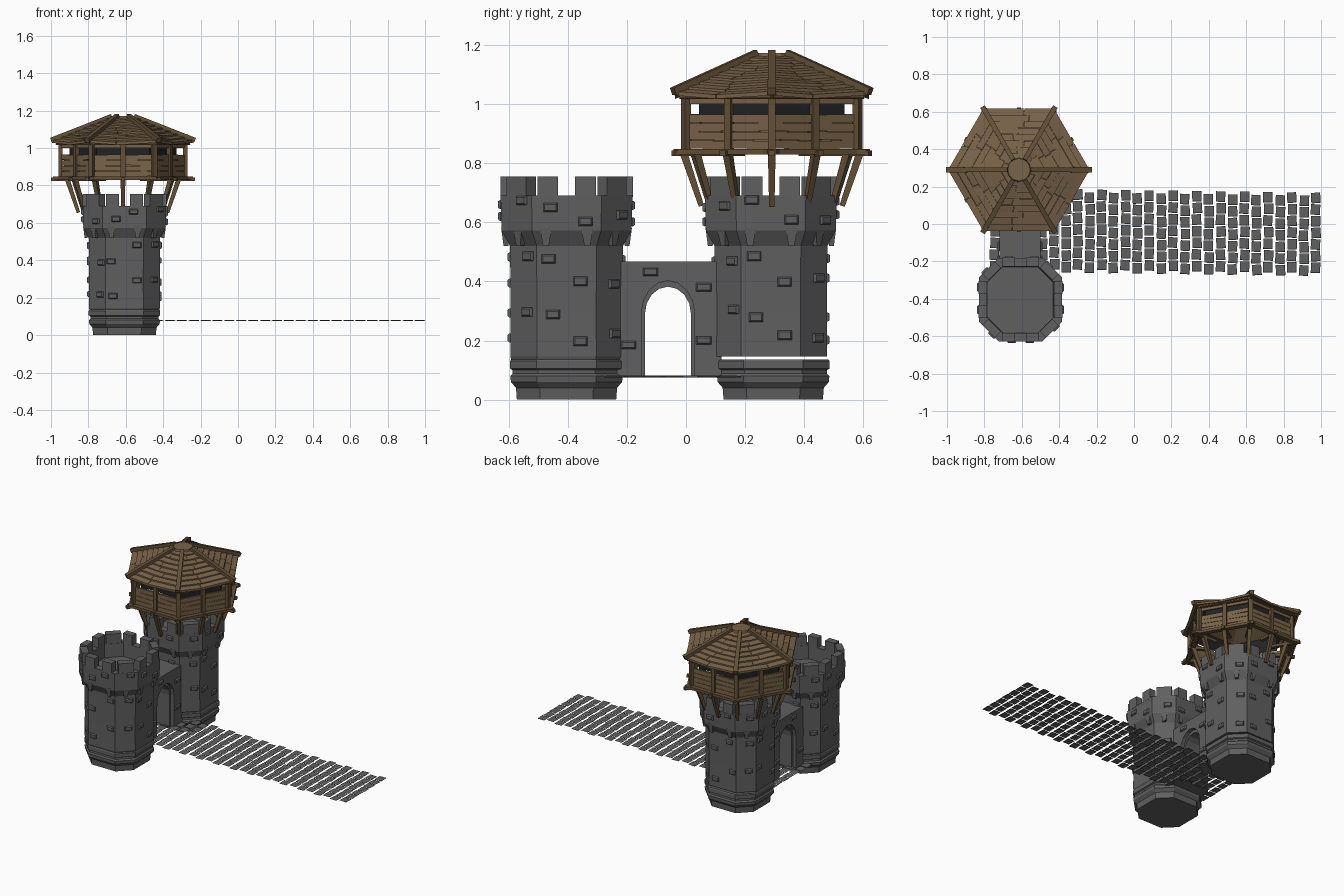
import bpy, bmesh, math, random
from mathutils import Matrix, Vector

if "Cube" in bpy.data.objects:
    bpy.data.objects.remove(bpy.data.objects["Cube"])

random.seed(7)
T, R = Matrix.Translation, Matrix.Rotation


def material(name, rgb):
    m = bpy.data.materials.new(name)
    m.diffuse_color = (*rgb, 1)
    m.use_nodes = True
    m.node_tree.nodes["Principled BSDF"].inputs["Base Color"].default_value = m.diffuse_color
    return m


STONE = material("grey stone", (0.115, 0.115, 0.118))
DARK = material("dark interior", (0.016, 0.016, 0.016))
PLANK = material("brown plank", (0.19, 0.125, 0.066))
BEAM = material("dark brown beam", (0.125, 0.08, 0.038))


def finish(name, bm, *mats):
    bmesh.ops.recalc_face_normals(bm, faces=bm.faces[:])
    me = bpy.data.meshes.new(name)
    bm.to_mesh(me)
    bm.free()
    for m in mats:
        me.materials.append(m)
    ob = bpy.data.objects.new(name, me)
    bpy.context.collection.objects.link(ob)
    return ob


def hull(bm, pts):
    """Box from eight points, bottom four then top four."""
    v = [bm.verts.new(p) for p in pts]
    bm.faces.new(v[4:])
    bm.faces.new(v[3::-1])
    for i in range(4):
        j = (i + 1) % 4
        bm.faces.new((v[i], v[j], v[j + 4], v[i + 4]))


def loft(bm, rings, cap0=True, cap1=True):
    rows = [[bm.verts.new(p) for p in r] for r in rings]
    n = len(rows[0])
    for a, b in zip(rows, rows[1:]):
        for i in range(n):
            bm.faces.new((a[i], a[(i + 1) % n], b[(i + 1) % n], b[i]))
    if cap0:
        bm.faces.new(rows[0][::-1])
    if cap1:
        bm.faces.new(rows[-1])


def block(bm, M, sx, sy, sz, taper=1.0):
    pts = [M @ Vector((a * sx * t / 2, b * sy * t / 2, z))
           for z, t in ((0, 1), (sz, taper))
           for a, b in ((-1, -1), (1, -1), (1, 1), (-1, 1))]
    hull(bm, pts)


def cobble(bm, M, sx, sy, sz):
    """Rounded-off stone: straight sides with a chamfered top."""
    loft(bm, [[M @ Vector((a * (sx / 2 - c), b * (sy / 2 - c), z))
               for a, b in ((-1, -1), (1, -1), (1, 1), (-1, 1))]
              for z, c in ((0, .002), (sz * .35, 0), (sz * .7, .0015), (sz, .005))])


def beam(bm, p, q, w, h, taper=1.0):
    p, q = Vector(p), Vector(q)
    d = q - p
    M = T(p) @ d.to_track_quat('Z', 'Y').to_matrix().to_4x4()
    block(bm, M, w, h, d.length, taper)


FLAT = 0.53  # half length of a straight side relative to the tower half width


def octagon(c, h, z):
    f = h * FLAT
    return [(c[0] + x, c[1] + y, z) for x, y in
            ((h, -f), (h, f), (f, h), (-f, h), (-h, f), (-h, -f), (-f, -h), (f, -h))]


def on_face(c, k, h, off, z):
    """Frame on side k of an octagon: local x outward, y along the side."""
    d = h if k % 2 == 0 else h * (1 + FLAT) / math.sqrt(2)
    return T((c[0], c[1], 0)) @ R(k * math.pi / 4, 4, 'Z') @ T((d, off, z))


OUT = R(math.pi / 2, 4, 'Y')
BASE = [(0, .168), (.04, .171), (.06, .188), (.08, .190), (.088, .182), (.1, .182), (.105, .191), (.13, .191), (.136, .187)]
SHAFT = [(.146, .190), (.30, .189), (.52, .191), (.572, .220), (.69, .223), (.69, .178), (.60, .175)]


def tower(tag, c, gap):
    bm = bmesh.new()
    if gap:  # the upper shaft floats slightly above its slightly shifted base
        loft(bm, [octagon((c[0], c[1] + .008), h, z) for z, h in BASE])
        loft(bm, [octagon(c, h, z) for z, h in SHAFT])
    else:
        loft(bm, [octagon(c, h, z) for z, h in BASE + SHAFT])
    finish(tag + "_tower_body", bm, STONE)
    # battlements
    bm = bmesh.new()
    for k in range(8):
        for off, w in (((-.064, .07), (.064, .07)) if k % 2 == 0 else ((0, .095),)):
            block(bm, on_face(c, k, .201, off, .685), .046, w, .07)
    finish(tag + "_tower_battlements", bm, STONE)
    # corbels hanging below the crown
    bm = bmesh.new()
    for k in range(8):
        for off in ((-.07, .07) if k % 2 == 0 else (0,)):
            M = on_face(c, k, .205, off, .58) @ R(math.pi, 4, 'X')
            block(bm, M, .032, .04, .06, .5)
    finish(tag + "_tower_corbels", bm, STONE)
    # raised bricks
    bm = bmesh.new()
    for k in range(8):
        spots = [(.66, .221), (.615, .221), (.48, .189), (.40, .188), (.29, .188), (.21, .188)]
        for i, (z, h) in enumerate(spots):
            if k % 2 and i % 2 == k // 2 % 2:
                continue
            s = .075 if k % 2 == 0 else .03
            off = s * (1 if (i + k // 2) % 2 else -1) * random.uniform(.6, 1)
            cobble(bm, on_face(c, k, h - .003, off, z + random.uniform(-.015, .015)) @ OUT, .031, .048, .014)
    finish(tag + "_tower_bricks", bm, STONE)


A, B = (-.607, -.404), (-.607, .287)
tower("front", A, False)
tower("back", B, True)


# gate wall with arched opening
def gate(name, thick, half, top, roof):
    cy, spring, z0 = -.061, .29, .075
    arch = [(cy - half * math.cos(a), spring + (top - spring) * math.sin(a))
            for a in [math.pi * i / 8 for i in range(9)]]
    arch = [(cy - half, z0)] + arch + [(cy + half, z0)]
    pts = [(-.235, z0)] + arch + [(.12, z0), (.12, roof), (-.235, roof)]
    bm = bmesh.new()
    f = bm.faces.new([bm.verts.new((-.61 - thick / 2, y, z)) for y, z in pts])
    ext = bmesh.ops.extrude_face_region(bm, geom=[f])
    bmesh.ops.translate(bm, vec=(thick, 0, 0),
                        verts=[g for g in ext["geom"] if isinstance(g, bmesh.types.BMVert)])
    finish(name, bm, STONE)


gate("gate_wall", .22, .09, .402, .468)
gate("gate_arch_lining", .17, .078, .382, .46)
bm = bmesh.new()
for s in (0, 1):
    for y, z in ((-.12, .432), (.06, .38), (-.195, .185), (.06, .2)):
        cobble(bm, T((-.61, 0, 0)) @ R(s * math.pi, 4, 'Z') @ T((.107, -y if s else y, z)) @ OUT, .028, .052, .014)
finish("gate_bricks", bm, STONE)

# cobbled path
bm = bmesh.new()
for i in range(28):
    x = -.745 + i * .0636
    for j in range(7):
        y = -.036 - .014 * (x + .4) + (j - 3) * .0622 + (.008 if i % 2 else -.008)
        M = T((x + random.uniform(-.003, .003), y, .075)) @ R(random.uniform(-.07, .07), 4, 'Z')
        cobble(bm, M, .05, .056, random.uniform(.0045, .006))
finish("path_cobbles", bm, STONE)

# hexagonal wooden gallery on the back tower
C = Vector((-.615, .29, 0))


def polar(r, deg, z):
    a = math.radians(deg)
    return C + Vector((r * math.cos(a), r * math.sin(a), z))


def hexagon(r, z):
    return [polar(r, 60 * k, z) for k in range(6)]


def on_edge(k, t, r, z):
    return polar(r, 60 * k, z).lerp(polar(r, 60 * k + 60, z), t)


C30 = math.cos(math.pi / 6)
struts, posts, floor, planks, rails = (bmesh.new() for _ in range(5))
for k in range(12):
    a, f = 30 * k, (1 if k % 2 == 0 else C30)
    beam(struts, polar(.30, a, .84), polar(.238, a, .655), .026, .026, .7)
    beam(floor, polar(.2, a, .833), polar(.385 * f, a, .833), .022, .018)
    M = T(polar(.334 * f, a, .83)) @ R(math.radians(a), 4, 'Z')
    block(posts, M, .024, .026, .2)
for k in range(6):
    beam(floor, on_edge(k, -.07, .35, .838), on_edge(k, 1.07, .35, .838), .03, .018)
    for t0, t1 in ((0, .5), (.5, 1)):
        for j in range(4):
            e = random.uniform(-.002, .002)
            z = .862 + j * .0295
            beam(planks, on_edge(k, t0, .329, z + e), on_edge(k, t1, .329, z - e), .012, .0275)
        beam(planks, on_edge(k, t0, .329, 1.014), on_edge(k, t1, .329, 1.014), .012, .03)
    beam(rails, on_edge(k, -.03, .343, 1.024), on_edge(k, 1.03, .343, 1.024), .022, .014)
finish("gallery_struts", struts, BEAM)
finish("gallery_posts", posts, BEAM)
finish("gallery_floor_beams", floor, BEAM)
finish("gallery_wall_planks", planks, PLANK)
finish("gallery_top_rails", rails, BEAM)

# wall behind the planks and dark room seen through the slits
bm = bmesh.new()
loft(bm, [hexagon(.285, .95), hexagon(.285, 1.05)], False, False)
finish("gallery_dark_lining", bm, DARK)
bm = bmesh.new()
loft(bm, [hexagon(.316, .85), hexagon(.316, .963)], False, False)
finish("gallery_inner_wall", bm, PLANK)


# roof: shell, overlapping plank rows, ridge beams and cap
def roof_pt(k, t, r, up):
    sag = .012 * (1 - (2 * t - 1) ** 2) * r / .38
    return on_edge(k, t, r, 1.034 + (.38 - r) * .41 - sag + up)


bm = bmesh.new()
loft(bm, [hexagon(.366, 1.018), hexagon(.05, 1.146)], False, True)
finish("roof_underside", bm, PLANK)

bm = bmesh.new()
ROWS = 8
step = (.376 - .06) / ROWS
for k in range(6):
    for j in range(ROWS):
        r0 = .376 - j * step
        r1 = r0 - step * .95
        m = random.uniform(.3, .7)
        for t0, t1 in ((0, m - .004), (m + .004, 1)):
            e = random.uniform(0, .004)
            rim = ((r0 + e, t0, 1), (r0 + e, t1, 1), (r1, t1, 0), (r1, t0, 0))
            lo = [roof_pt(k, t, r, u * .006 - .012) for r, t, u in rim]
            hi = [roof_pt(k, t, r, u * .008) for r, t, u in rim]
            hull(bm, lo + hi)
finish("roof_planks", bm, PLANK)

bm = bmesh.new()
for k in range(6):
    beam(bm, polar(.385, 60 * k, 1.042), polar(.06, 60 * k, 1.172), .028, .026, .85)
finish("roof_ridge_beams", bm, BEAM)

bm = bmesh.new()
loft(bm, [[polar(r, 30 * k, z) for k in range(12)] for r, z in ((.066, 1.155), (.06, 1.172))])
finish("roof_cap", bm, PLANK)
